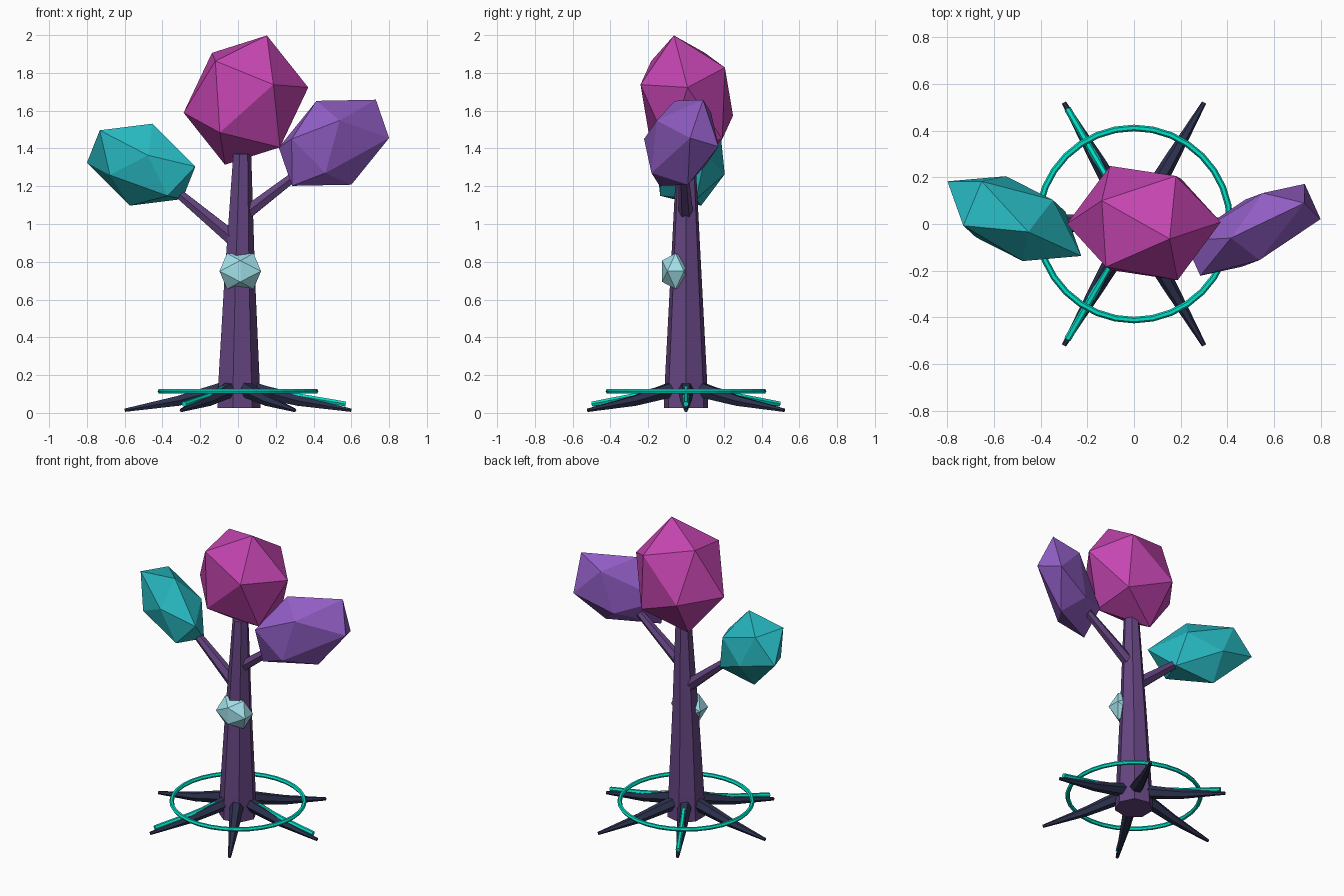
import bpy, bmesh
from math import sin, cos, pi, tau
from mathutils import Vector, Quaternion

if "Cube" in bpy.data.objects:
    bpy.data.objects.remove(bpy.data.objects["Cube"])


def material(name, rgb):
    m = bpy.data.materials.new(name)
    m.diffuse_color = (*rgb, 1)
    m.use_nodes = True
    m.node_tree.nodes["Principled BSDF"].inputs["Base Color"].default_value = m.diffuse_color
    return m


BARK = material("bark", (0.13, 0.06, 0.22))
ROOT = material("root_dark", (0.025, 0.03, 0.075))
GLOW = material("glow", (0.0, 0.75, 0.58))
PINK = material("pink_leaf", (0.56, 0.06, 0.44))
PURPLE = material("purple_leaf", (0.28, 0.11, 0.55))
TEAL = material("teal_leaf", (0.02, 0.47, 0.52))
PALE = material("pale_crystal", (0.36, 0.75, 0.82))


def finish(name, bm, mat):
    bmesh.ops.recalc_face_normals(bm, faces=bm.faces[:])
    me = bpy.data.meshes.new(name)
    bm.to_mesh(me)
    bm.free()
    me.materials.append(mat)
    ob = bpy.data.objects.new(name, me)
    bpy.context.scene.collection.objects.link(ob)
    return ob


def tube(name, pts, radii, sides, mat, upright=False):
    """Faceted tapered tube along a path."""
    bm = bmesh.new()
    pts = [Vector(p) for p in pts]
    rings = []
    for i, (p, r) in enumerate(zip(pts, radii)):
        d = pts[min(i + 1, len(pts) - 1)] - pts[max(i - 1, 0)]
        q = Quaternion() if upright else d.to_track_quat('Z', 'Y')
        rings.append([bm.verts.new(p + q @ Vector((r * cos(k * tau / sides), r * sin(k * tau / sides), 0)))
                      for k in range(sides)])
    for a, b in zip(rings, rings[1:]):
        for k in range(sides):
            n = (k + 1) % sides
            bm.faces.new((a[k], a[n], b[n], b[k]))
    bm.faces.new(rings[0][::-1])
    bm.faces.new(rings[-1])
    return finish(name, bm, mat)


def gem(name, centre, half, mat):
    """Twenty-sided blob: hull of six opposite corner pairs."""
    bm = bmesh.new()
    c = Vector(centre)
    for h in half:
        bm.verts.new(c + Vector(h))
        bm.verts.new(c - Vector(h))
    bmesh.ops.convex_hull(bm, input=bm.verts[:])
    return finish(name, bm, mat)


# Trunk and branches
tube("trunk", [(0, 0, 0.025), (0, 0, 0.2), (0.005, 0, 0.7), (0.02, 0, 1.37)],
     [0.12, 0.113, 0.086, 0.05], 7, BARK, upright=True)
tube("left_branch", [(0, 0, 0.9), (-0.36, 0.015, 1.2)], [0.045, 0.025], 6, BARK)
tube("right_branch", [(0.02, 0, 1.04), (0.36, -0.015, 1.3)], [0.04, 0.025], 6, BARK)

# Leaf masses
gem("top_canopy", (0.042, 0.004, 1.656),
    [(0.111, -0.068, 0.342), (-0.18, 0.096, 0.25), (0.33, 0.004, 0.067),
     (-0.162, -0.188, 0.207), (0.145, -0.245, 0.082), (0.138, 0.202, 0.172)], PINK)
gem("right_canopy", (0.508, -0.025, 1.43),
    [(0.222, 0.115, 0.228), (-0.092, -0.035, 0.222), (0.292, 0.046, 0.025),
     (0.224, 0.197, -0.02), (0.03, -0.13, 0.118), (0.045, 0.158, 0.16)], PURPLE)
gem("left_canopy", (-0.513, 0.023, 1.314),
    [(-0.219, -0.03, 0.182), (0.06, -0.057, 0.217), (0.287, -0.16, -0.01),
     (-0.036, 0.182, -0.05), (-0.14, 0.16, 0.165), (-0.165, -0.08, -0.055)], TEAL)

# Pale growth on the front of the trunk
gem("trunk_crystal", (0.012, -0.055, 0.75),
    [(0.07, 0, 0.095), (-0.07, 0, 0.095), (0.11, 0.044, 0),
     (0.11, -0.044, 0), (0, 0.072, 0.056), (0, 0.072, -0.056)], PALE)

# Six roots, with glowing veins on every second one
for i in range(6):
    u = Vector((cos(i * pi / 3), sin(i * pi / 3), 0))

    def along(r, z):
        return u * r + Vector((0, 0, z))

    tube(f"root_{i + 1}", [along(0.06, 0.13), along(0.32, 0.063), along(0.6, 0.014)],
         [0.045, 0.03, 0.01], 6, ROOT)
    if i % 2 == 0:
        tube(f"root_vein_{i + 1}", [along(0.1, 0.14), along(0.33, 0.088), along(0.57, 0.047)],
             [0.015] * 3, 6, GLOW)

# Glowing ring around the base
bm = bmesh.new()
N, S = 32, 6
grid = [[bm.verts.new(((0.412 + 0.014 * cos(b * tau / S)) * cos(a * tau / N),
                       (0.412 + 0.014 * cos(b * tau / S)) * sin(a * tau / N),
                       0.115 + 0.014 * sin(b * tau / S))) for b in range(S)] for a in range(N)]
for a in range(N):
    for b in range(S):
        c, d = (a + 1) % N, (b + 1) % S
        bm.faces.new((grid[a][b], grid[c][b], grid[c][d], grid[a][d]))
finish("base_ring", bm, GLOW)
